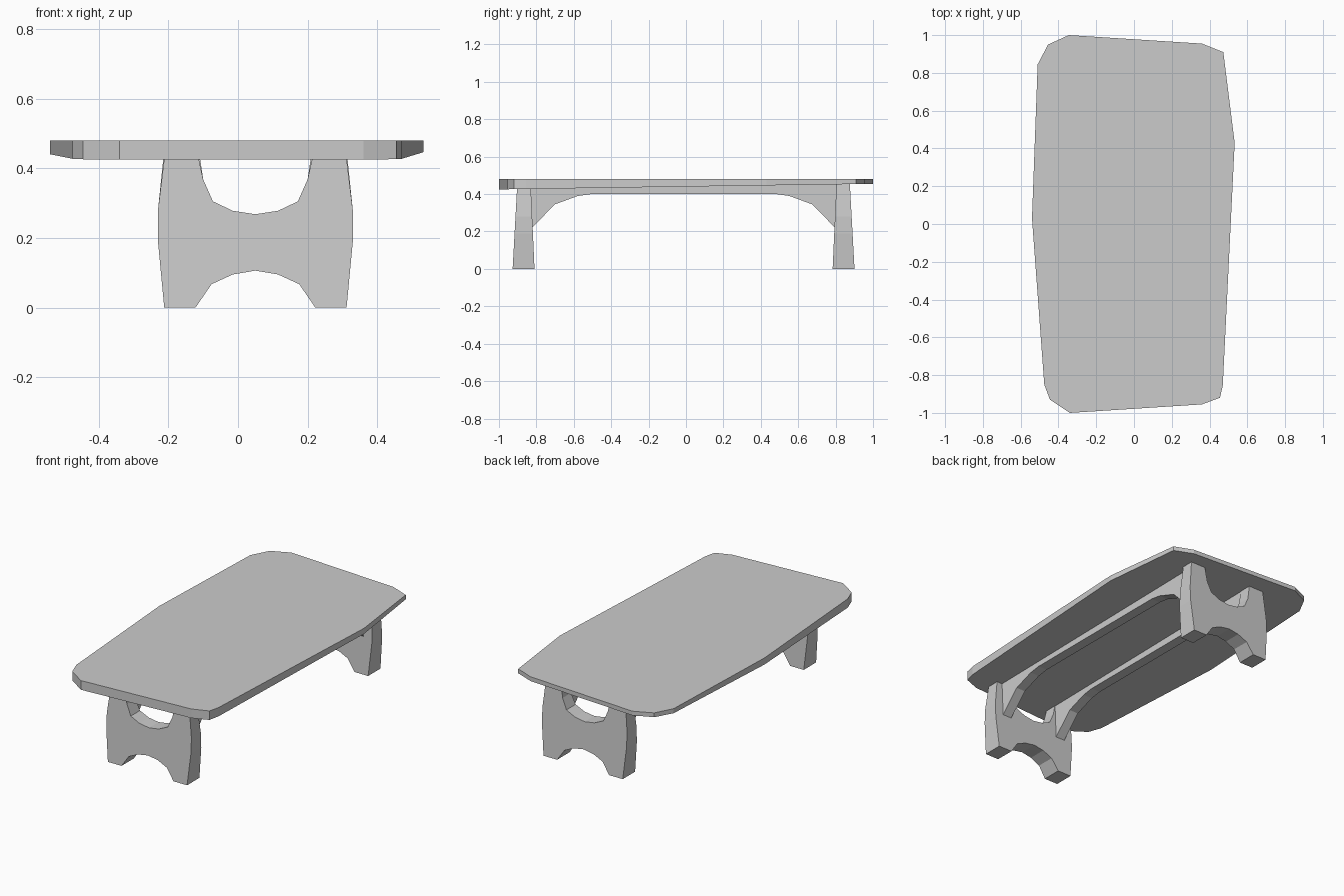
import bpy, bmesh

if "Cube" in bpy.data.objects:
    bpy.data.objects.remove(bpy.data.objects["Cube"])

CX = 0.05  # the base sits slightly off the top's centre


def under(y):
    """Height of the sloping underside of the top."""
    return 0.425 + 0.015 * (y + 1)


def prism(name, side_a, side_b):
    """Solid between two matching outlines."""
    bm = bmesh.new()
    a = [bm.verts.new(p) for p in side_a]
    b = [bm.verts.new(p) for p in side_b]
    bm.faces.new(a)
    bm.faces.new(b[::-1])
    n = len(a)
    for i in range(n):
        j = (i + 1) % n
        bm.faces.new((a[j], a[i], b[i], b[j]))
    bmesh.ops.recalc_face_normals(bm, faces=bm.faces)
    me = bpy.data.meshes.new(name)
    bm.to_mesh(me)
    bm.free()
    ob = bpy.data.objects.new(name, me)
    bpy.context.collection.objects.link(ob)
    return ob


# Table top: irregular slab, thinner towards the back
outline = [(-0.345, 1.0), (-0.455, 0.95), (-0.51, 0.845), (-0.54, 0.03),
           (-0.475, -0.85), (-0.445, -0.93), (-0.34, -1.0), (0.36, -0.955),
           (0.455, -0.92), (0.47, -0.855), (0.533, 0.43), (0.473, 0.91),
           (0.36, 0.955)]
prism("table_top",
      [(x, y, 0.48) for x, y in outline],
      [(x, y, under(y)) for x, y in outline])

# Trestle legs: half profile (distance from CX, z), mirrored, tapering upward
half = [(0, 0.106), (0.065, 0.095), (0.126, 0.067), (0.172, 0), (0.262, 0),
        (0.28, 0.19), (0.28, 0.28), (0.262, 0.43), (0.163, 0.43),
        (0.15, 0.368), (0.122, 0.305), (0.065, 0.278), (0, 0.268)]
profile = [(CX + d, z) for d, z in half]
profile += [(CX - d, z) for d, z in half[-2:0:-1]]
for name, s, top in (("front_leg", -1, 0.428), ("back_leg", 1, 0.454)):
    pts = [(x, top if z == 0.43 else z) for x, z in profile]
    outer = [(x, s * (0.914 - 0.055 * z) - 0.013, z) for x, z in pts]
    inner = [(x, s * (0.797 + 0.045 * z) - 0.013, z) for x, z in pts]
    prism(name, outer, inner)

# Side rails: straight beam with curved braces running down to the legs
brace = [(0.81, 0.22), (0.688, 0.345), (0.565, 0.39), (0.495, 0.40)]
lower = [(-y - 0.013, z) for y, z in brace] + [(y - 0.013, z) for y, z in brace[::-1]]
rail = lower + [(0.81, under(0.81)), (-0.835, under(-0.835))]
for name, s in (("left_rail", -1), ("right_rail", 1)):
    prism(name, *[[(CX + s * d, y, z) for y, z in rail] for d in (0.165, 0.225)])
